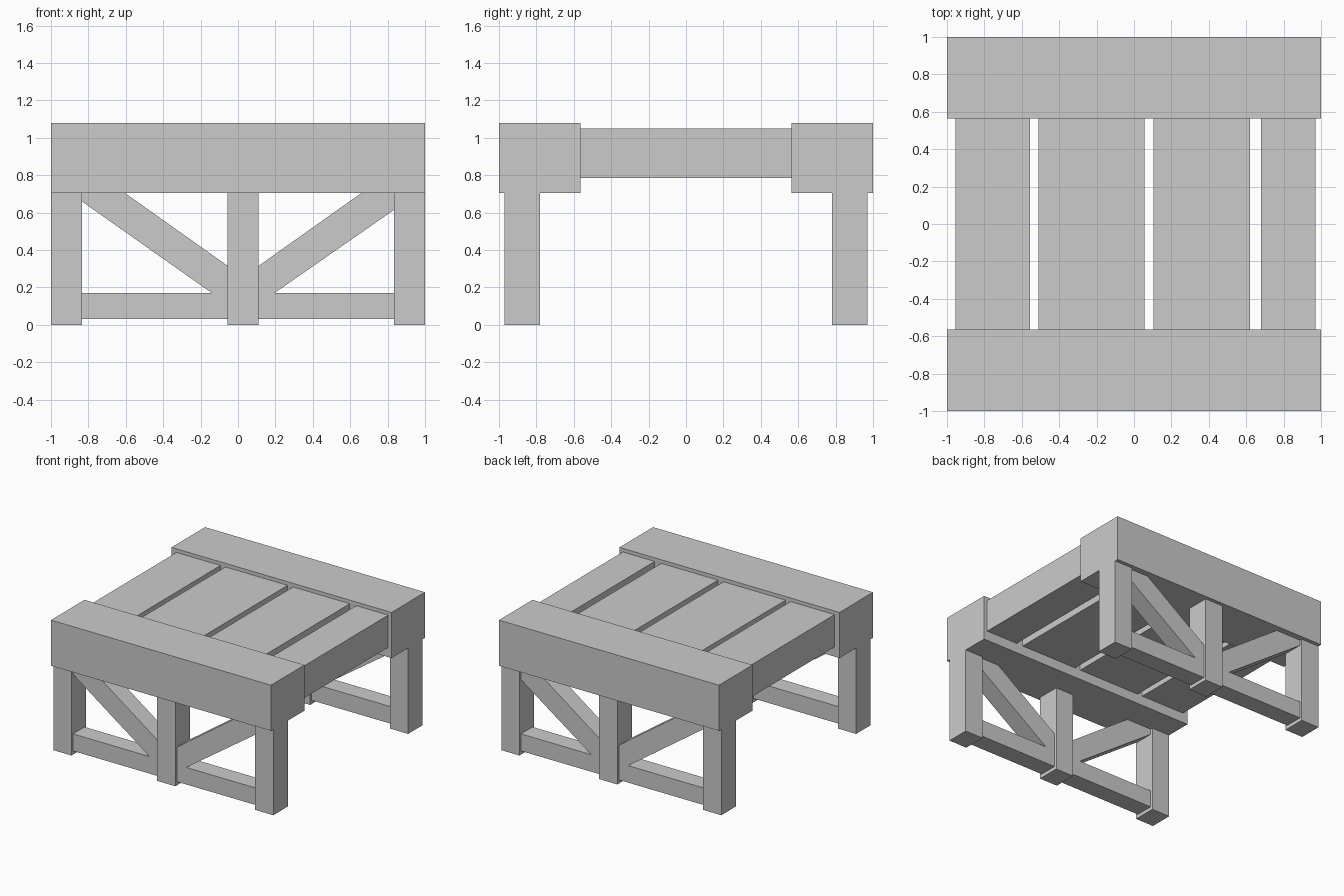
import bpy

if "Cube" in bpy.data.objects:
    bpy.data.objects.remove(bpy.data.objects["Cube"])

def prism(name, profile, y0, y1):
    """Extrude an x/z outline (counter-clockwise from the front) from y0 to y1."""
    n = len(profile)
    verts = [(x, y, z) for y in (y0, y1) for x, z in profile]
    faces = [tuple(range(n)), tuple(range(2 * n - 1, n - 1, -1))]
    faces += [(i, i + n, (i + 1) % n + n, (i + 1) % n) for i in range(n)]
    mesh = bpy.data.meshes.new(name)
    mesh.from_pydata(verts, [], faces)
    mesh.update()
    obj = bpy.data.objects.new(name, mesh)
    bpy.context.collection.objects.link(obj)
    return obj

def box(name, x0, x1, y0, y1, z0, z1):
    return prism(name, [(x0, z0), (x1, z0), (x1, z1), (x0, z1)], y0, y1)

BEAM_Z, TOP_Z = 0.705, 1.08
LEG_XS = [(-1.0, -0.835), (-0.055, 0.11), (0.835, 1.0)]

# Deck planks of uneven width
for i, (x0, x1) in enumerate([(-0.955, -0.555), (-0.51, 0.055), (0.105, 0.62), (0.68, 0.97)]):
    box(f"deck_plank_{i + 1}", x0, x1, -0.565, 0.565, 0.785, 1.05)

# Diagonal brace outlines: the right one mirrors the left about the middle post
left_brace = [(-0.835, 0.66), (-0.14, 0.17), (-0.055, 0.17), (-0.055, 0.315),
              (-0.605, BEAM_Z), (-0.835, BEAM_Z)]
right_brace = [(0.11, 0.17), (0.195, 0.17), (0.835, 0.615), (0.835, 0.66),
               (0.775, BEAM_Z), (0.66, BEAM_Z), (0.11, 0.315)]
right_brace[3:5] = [(0.835, BEAM_Z)]

# Matching trestle on the front and back
for side, s in (("front", -1), ("back", 1)):
    def span(inner, outer):
        return sorted((s * inner, s * outer))
    # Heavy top beam
    box(f"{side}_beam", -1, 1, *span(0.565, 1.0), BEAM_Z, TOP_Z)
    # Three posts
    for part, (x0, x1) in zip(("left_leg", "middle_leg", "right_leg"), LEG_XS):
        box(f"{side}_{part}", x0, x1, *span(0.78, 0.97), 0, BEAM_Z)
    # Bottom rails and diagonal braces, slightly inset from the posts
    inset = span(0.80, 0.95)
    box(f"{side}_left_rail", -0.835, -0.055, *inset, 0.03, 0.17)
    box(f"{side}_right_rail", 0.11, 0.835, *inset, 0.03, 0.17)
    prism(f"{side}_left_brace", left_brace, *inset)
    prism(f"{side}_right_brace", right_brace, *inset)
